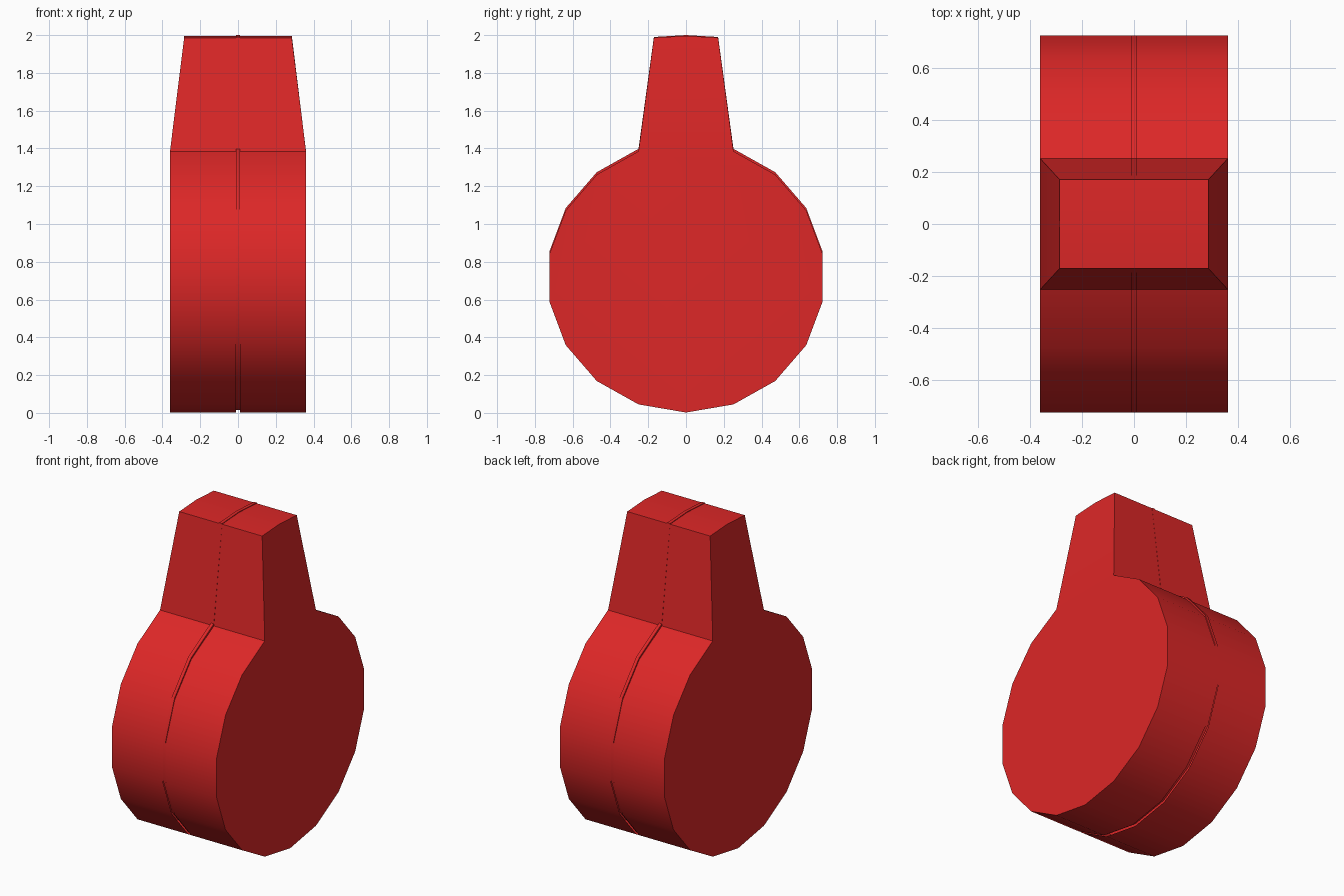
import bpy, bmesh, math

if "Cube" in bpy.data.objects:
    bpy.data.objects.remove(bpy.data.objects["Cube"])

red = bpy.data.materials.new("red")
red.diffuse_color = (0.72, 0.02, 0.02, 1)
red.use_nodes = True
red.node_tree.nodes["Principled BSDF"].inputs["Base Color"].default_value = red.diffuse_color

SIDES, RY, RZ, CZ = 18, 0.735, 0.713, 0.715


def make_part(name, lift, top, width_low, width_top):
    """Round disc with a tapered neck: a y-z outline mirrored to both x sides."""
    # disc outline from one side of the neck round the bottom to the other
    outline = []
    for i in range(1, SIDES):
        a = 2 * math.pi * i / SIDES
        outline.append((RY * math.sin(a), CZ + lift + RZ * math.cos(a), width_low))
    n_disc = len(outline)
    # slightly crowned neck top
    outline += [(-0.17, top - 0.01, width_top), (0, top, width_top), (0.17, top - 0.01, width_top)]

    bm = bmesh.new()
    left = [bm.verts.new((-w, y, z)) for y, z, w in outline]
    right = [bm.verts.new((w, y, z)) for y, z, w in outline]
    n = len(outline)
    for i in range(n):
        j = (i + 1) % n
        bm.faces.new((left[i], left[j], right[j], right[i]))
    # flat disc cap and sloping neck cap on each side
    for side in (left, right):
        bm.faces.new(side[:n_disc])
        bm.faces.new(side[n_disc - 1:] + side[:1])
    bmesh.ops.recalc_face_normals(bm, faces=bm.faces)

    mesh = bpy.data.meshes.new(name)
    bm.to_mesh(mesh)
    bm.free()
    mesh.materials.append(red)
    obj = bpy.data.objects.new(name, mesh)
    bpy.context.collection.objects.link(obj)
    return obj


def cut_slot(obj, half):
    """Remove the middle slice so the seam strip can sit in the gap."""
    bm = bmesh.new()
    bm.from_mesh(obj.data)
    for x in (-half, half):
        geom = bm.verts[:] + bm.edges[:] + bm.faces[:]
        bmesh.ops.bisect_plane(bm, geom=geom, plane_co=(x, 0, 0), plane_no=(1, 0, 0))
    middle = [f for f in bm.faces if abs(f.calc_center_median().x) < half * 0.5]
    bmesh.ops.delete(bm, geom=middle, context='FACES')
    bm.to_mesh(obj.data)
    bm.free()


# main body in two halves, and the raised seam strip between them
body = make_part("body_halves", 0.0, 1.996, 0.36, 0.285)
cut_slot(body, 0.01)
seam = make_part("seam_strip", 0.013, 2.0, 0.01, 0.01)

# smooth round the rim, keep sharp corners
for obj in (body, seam):
    bpy.ops.object.select_all(action='DESELECT')
    obj.select_set(True)
    bpy.context.view_layer.objects.active = obj
    bpy.ops.object.shade_smooth_by_angle(angle=math.radians(30))
